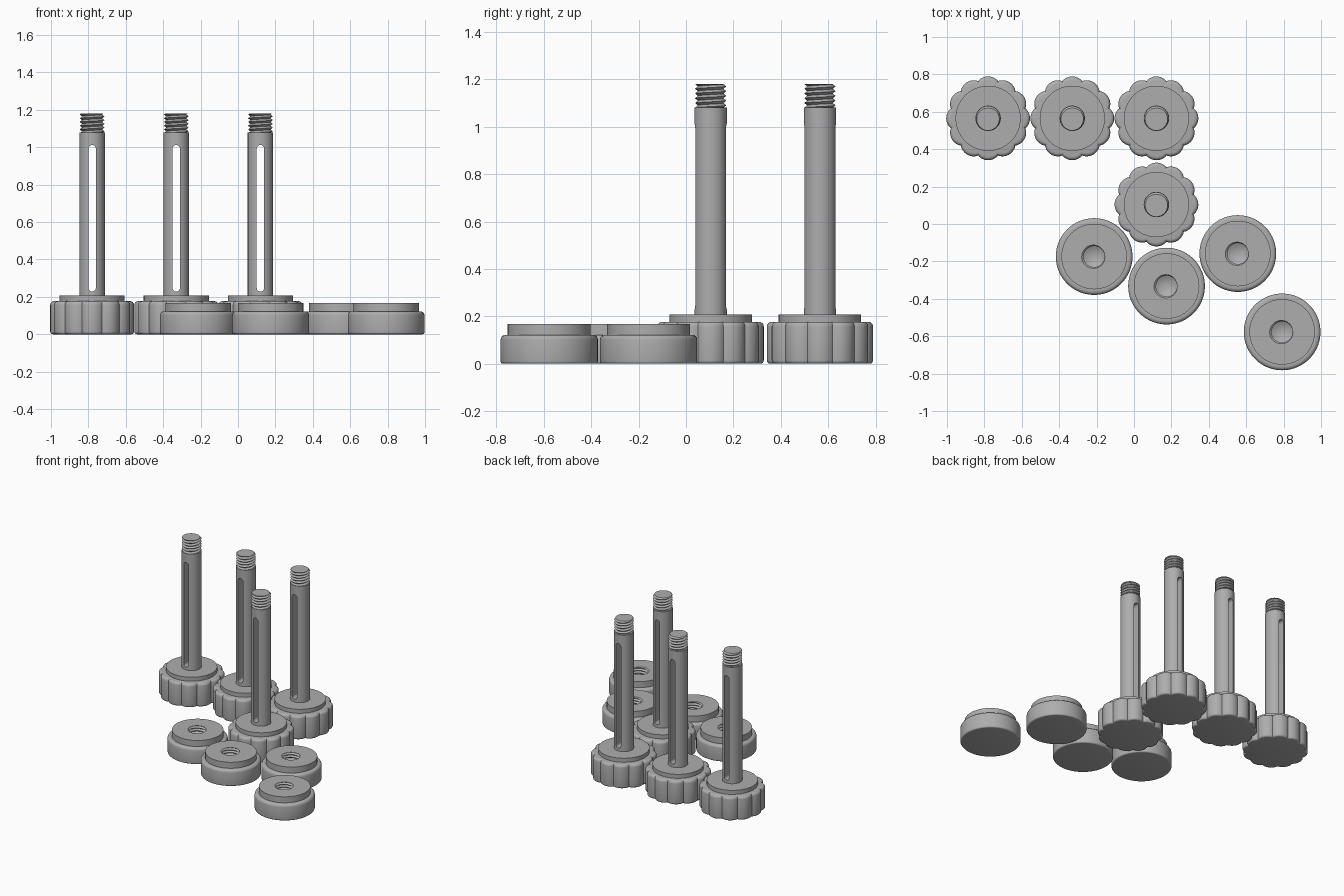
import bpy, bmesh, math
from mathutils import Vector

if "Cube" in bpy.data.objects:
    bpy.data.objects.remove(bpy.data.objects["Cube"])

TAU = 2 * math.pi
grey = bpy.data.materials.new("plain grey")
grey.diffuse_color = (0.42, 0.42, 0.42, 1)
grey.use_nodes = True
grey.node_tree.nodes["Principled BSDF"].inputs["Base Color"].default_value = grey.diffuse_color

KNOBS = [(-0.78, 0.565), (-0.33, 0.565), (0.12, 0.565), (0.12, 0.104)]
NUTS = [(-0.213, -0.174), (0.174, -0.332), (0.555, -0.158), (0.792, -0.577)]


def make_object(name, bm):
    bmesh.ops.remove_doubles(bm, verts=bm.verts, dist=1e-5)
    bmesh.ops.recalc_face_normals(bm, faces=bm.faces)
    mesh = bpy.data.meshes.new(name)
    bm.to_mesh(mesh)
    bm.free()
    mesh.materials.append(grey)
    ob = bpy.data.objects.new(name, mesh)
    bpy.context.collection.objects.link(ob)
    return ob


def loft(name, rings, n, outline=lambda a: 0.0):
    """Stack closed rings of (radius, z); outline(angle) is added to the radius."""
    bm = bmesh.new()
    loops = []
    for r, z in rings:
        loops.append([bm.verts.new(((r + outline(TAU * i / n)) * math.cos(TAU * i / n),
                                    (r + outline(TAU * i / n)) * math.sin(TAU * i / n), z))
                      for i in range(n)])
    for a, b in zip(loops, loops[1:]):
        for i in range(n):
            j = (i + 1) % n
            bm.faces.new((a[i], a[j], b[j], b[i]))
    bm.faces.new(loops[0])
    bm.faces.new(loops[-1])
    return make_object(name, bm)


def rounded(r, z0, z1, bottom, top, steps=4):
    """Side profile with rounded bottom and top edges."""
    arc = [math.pi / 2 * i / steps for i in range(steps + 1)]
    return ([(r - bottom + bottom * math.sin(t), z0 + bottom - bottom * math.cos(t)) for t in arc] +
            [(r - top + top * math.cos(t), z1 - top + top * math.sin(t)) for t in arc])


def thread(name, root, crest, z0, z1, pitch, tip=0.0, n=48):
    """Closed helical screw; tip is the depth of a cone below it."""
    bm = bmesh.new()
    turns = math.ceil((z1 - z0) / pitch)
    cols = []
    for j in range(n + 1):
        t = j / n
        col = []
        for k in range(-2, 2 * turns + 1):
            z = min(max(z0 + pitch * (k / 2 + t), z0), z1)
            wave = 1 - abs(2 * (((z - z0) / pitch - t) % 1.0) - 1)
            r = root + (crest - root) * wave
            col.append(bm.verts.new((r * math.cos(TAU * t), r * math.sin(TAU * t), z)))
        cols.append(col)
    low, high = bm.verts.new((0, 0, z0 - tip)), bm.verts.new((0, 0, z1))
    for a, b in zip(cols, cols[1:]):
        for k in range(len(a) - 1):
            bm.faces.new((a[k], b[k], b[k + 1], a[k + 1]))
        bm.faces.new((low, b[0], a[0]))
        bm.faces.new((high, a[-1], b[-1]))
    bmesh.ops.dissolve_degenerate(bm, dist=1e-6, edges=bm.edges)
    return make_object(name, bm)


def cut(ob, cutter):
    """Subtract the cutter and keep the resulting mesh."""
    mod = ob.modifiers.new("cut", 'BOOLEAN')
    mod.operation, mod.solver, mod.object = 'DIFFERENCE', 'EXACT', cutter
    dg = bpy.context.evaluated_depsgraph_get()
    mesh = bpy.data.meshes.new_from_object(ob.evaluated_get(dg))
    ob.modifiers.clear()
    ob.data = mesh
    bpy.data.objects.remove(cutter)


def place(ob, spots):
    """Shade the part, then repeat it on every spot."""
    bpy.ops.object.select_all(action='DESELECT')
    ob.select_set(True)
    bpy.context.view_layer.objects.active = ob
    bpy.ops.object.shade_smooth_by_angle(angle=math.radians(35))
    for i, (x, y) in enumerate(spots):
        copy = ob if i == 0 else bpy.data.objects.new(ob.name, ob.data)
        if i:
            bpy.context.collection.objects.link(copy)
        copy.location = (x, y, 0)


def slot_cutter(half, z0, z1, depth):
    """Upright rounded slot running through y."""
    bm = bmesh.new()
    pts = []
    for centre, start in ((z1 - half, 0), (z0 + half, math.pi)):
        for i in range(13):
            a = start + math.pi * i / 12
            pts.append((half * math.cos(a), -depth, centre + half * math.sin(a)))
    face = bm.faces.new([bm.verts.new(p) for p in pts])
    new = bmesh.ops.extrude_face_region(bm, geom=[face])["geom"]
    bmesh.ops.translate(bm, vec=Vector((0, 2 * depth, 0)),
                        verts=[v for v in new if isinstance(v, bmesh.types.BMVert)])
    return make_object("slot_cutter", bm)


# Scalloped hand knob with rounded rims
LOBES = 12


def scallop(a):
    return 0.018 * (abs(math.cos(LOBES / 2 * (a - math.pi / 2))) ** 0.8 - 1)


place(loft("knob_grip", rounded(0.224, 0, 0.177, 0.014, 0.02), 144, scallop), KNOBS)

# Flat collar on the knob
place(loft("knob_collar", [(0.174, 0.17), (0.174, 0.207)], 64), KNOBS)

# Slotted rod
rod = loft("rod", [(0.068, 0.2), (0.068, 1.08)], 48)
cut(rod, slot_cutter(0.02, 0.228, 1.012, 0.2))
place(rod, KNOBS)

# Threaded end of the rod
place(thread("rod_thread", 0.054, 0.066, 1.075, 1.18, 0.02), KNOBS)

# Stepped round nut with a blind threaded hole
nut = loft("nut", rounded(0.205, 0, 0.122, 0.01, 0.02) + [(0.175, 0.122), (0.175, 0.167)], 96)
cut(nut, thread("hole_cutter", 0.056, 0.068, 0.066, 0.172, 0.02, tip=0.04))
place(nut, NUTS)
